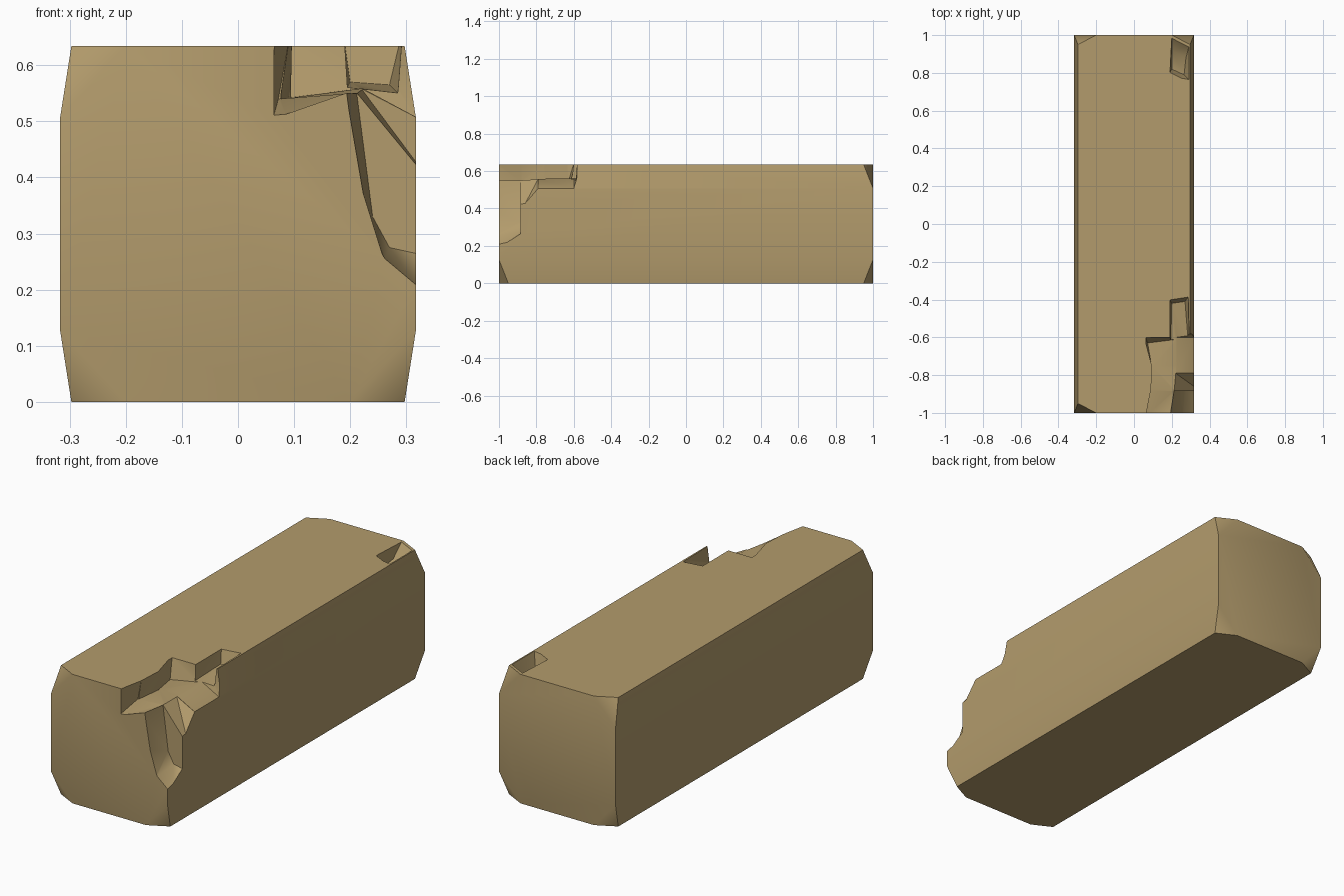
import bpy, bmesh, math
from itertools import product

if "Cube" in bpy.data.objects:
    bpy.data.objects.remove(bpy.data.objects["Cube"])

H = 0.634      # block height
RIM = 0.64     # cutters end just above the top face

stone = bpy.data.materials.new("sandstone")
stone.diffuse_color = (0.45, 0.33, 0.15, 1)
stone.use_nodes = True
stone.node_tree.nodes["Principled BSDF"].inputs["Base Color"].default_value = stone.diffuse_color


def hull(name, points):
    """Convex solid around a few points."""
    bm = bmesh.new()
    for p in points:
        bm.verts.new(p)
    res = bmesh.ops.convex_hull(bm, input=bm.verts[:])
    loose = [v for v in bm.verts if not v.link_faces]
    bmesh.ops.delete(bm, geom=loose, context='VERTS')
    bmesh.ops.dissolve_limit(bm, angle_limit=0.01, verts=bm.verts[:], edges=bm.edges[:])
    bmesh.ops.recalc_face_normals(bm, faces=bm.faces[:])
    mesh = bpy.data.meshes.new(name)
    bm.to_mesh(mesh)
    bm.free()
    mesh.materials.append(stone)
    obj = bpy.data.objects.new(name, mesh)
    bpy.context.collection.objects.link(obj)
    return obj


def chip(body, floor, rim):
    """Knock a convex chunk out of the body: floor points plus rim outline (x, y)."""
    cutter = hull("chip_cutter", floor + [(x, y, RIM) for x, y in rim])
    cutter.hide_render = True
    mod = body.modifiers.new("chip", 'BOOLEAN')
    mod.operation = 'DIFFERENCE'
    mod.solver = 'EXACT'
    mod.object = cutter
    bpy.context.view_layer.objects.active = body
    bpy.ops.object.modifier_apply(modifier=mod.name)
    bpy.data.objects.remove(cutter, do_unlink=True)


# Block with bowed sides and eight cut corners
corners = []
for sx, sy, top in product((-1, 1), (-1, 1), (False, True)):
    for x, y, z in ((0.297, 0.95, 0), (0.2, 1, 0), (0.317, 1, 0.127)):
        corners.append((sx * x, sy * y, H - z if top else z))
block = hull("stone_block", corners)

# Front ledge of the broken corner
chip(block,
     [(0.0625, -1.02, 0.506), (0.2, -1.02, 0.554), (0.072, -0.88, 0.54),
      (0.22, -0.88, 0.552)],
     [(0.0625, -1.02), (0.24, -1.02), (0.24, -0.88), (0.09, -0.88)])
# Upper shelf, in two parts that follow the ragged left rim
chip(block,
     [(0.075, -0.89, 0.54), (0.23, -0.89, 0.552), (0.095, -0.75, 0.542), (0.23, -0.75, 0.56)],
     [(0.09, -0.89), (0.24, -0.89), (0.24, -0.75), (0.097, -0.75)])
chip(block,
     [(0.095, -0.76, 0.542), (0.23, -0.76, 0.56), (0.072, -0.63, 0.54), (0.23, -0.61, 0.56)],
     [(0.097, -0.76), (0.24, -0.76), (0.24, -0.6), (0.0625, -0.6), (0.0625, -0.63)])
# Groove down the front right edge
chip(block,
     [(0.19, -1.02, 0.555), (0.22, -1.02, 0.38), (0.26, -1.02, 0.252), (0.36, -1.02, 0.168),
      (0.215, -0.885, 0.555), (0.24, -0.885, 0.33), (0.27, -0.885, 0.275),
      (0.36, -0.885, 0.255)],
     [(0.19, -1.02), (0.36, -1.02), (0.36, -0.885), (0.2, -0.885)])
# Right shelf, sloping down to the side
chip(block,
     [(0.21, -0.9, 0.55), (0.36, -0.89, 0.37), (0.36, -0.79, 0.485), (0.22, -0.79, 0.558)],
     [(0.2, -0.9), (0.36, -0.9), (0.36, -0.79), (0.2, -0.79)])
chip(block,
     [(0.22, -0.8, 0.56), (0.36, -0.8, 0.485), (0.36, -0.6, 0.485), (0.22, -0.6, 0.56),
      (0.36, -0.575, 0.56)],
     [(0.2, -0.8), (0.36, -0.8), (0.36, -0.57), (0.2, -0.6)])
# Hollow behind the thin side rim
chip(block,
     [(0.195, -0.62, 0.56), (0.285, -0.6, 0.55), (0.2, -0.42, 0.57), (0.27, -0.41, 0.565)],
     [(0.19, -0.62), (0.19, -0.4), (0.288, -0.385), (0.292, -0.6)])
# Small hollow at the back right corner
chip(block,
     [(0.2, 0.82, 0.56), (0.265, 0.79, 0.56), (0.275, 0.88, 0.575), (0.2, 0.92, 0.575)],
     [(0.19, 0.8), (0.25, 0.77), (0.292, 0.763), (0.292, 0.943), (0.2, 0.99)])

# Soft end faces, crisp chips
bpy.ops.object.select_all(action='DESELECT')
block.select_set(True)
bpy.context.view_layer.objects.active = block
bpy.ops.object.shade_smooth_by_angle(angle=math.radians(36))
